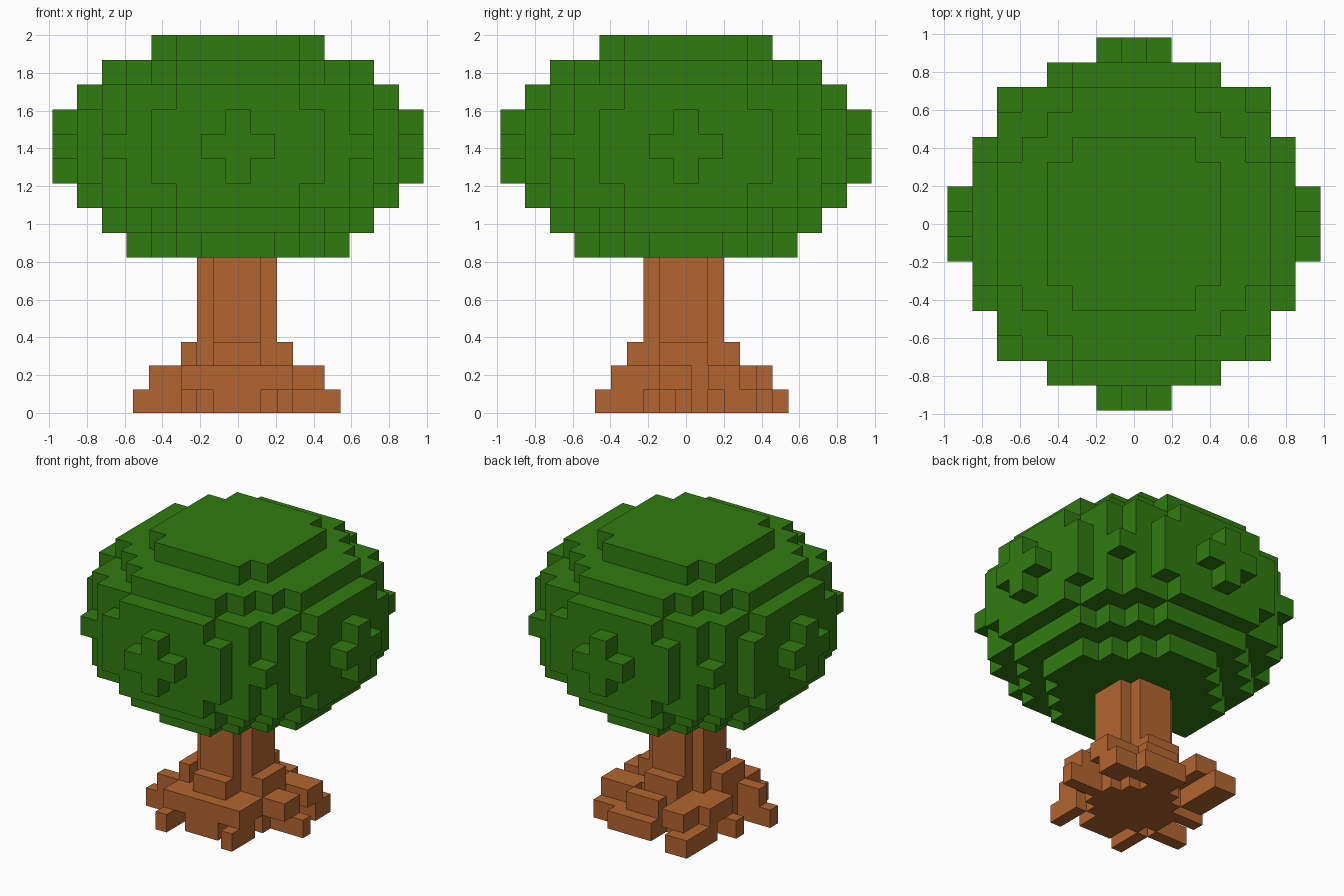
import bpy, bmesh

if "Cube" in bpy.data.objects:
    bpy.data.objects.remove(bpy.data.objects["Cube"])


def voxel_object(name, cells, size, origin, color):
    """Outer skin of a set of grid cells; faces between neighbours are left out."""
    corners = {
        (1, 0, 0): [(1, 0, 0), (1, 1, 0), (1, 1, 1), (1, 0, 1)],
        (-1, 0, 0): [(0, 0, 0), (0, 0, 1), (0, 1, 1), (0, 1, 0)],
        (0, 1, 0): [(0, 1, 0), (0, 1, 1), (1, 1, 1), (1, 1, 0)],
        (0, -1, 0): [(0, 0, 0), (1, 0, 0), (1, 0, 1), (0, 0, 1)],
        (0, 0, 1): [(0, 0, 1), (1, 0, 1), (1, 1, 1), (0, 1, 1)],
        (0, 0, -1): [(0, 0, 0), (0, 1, 0), (1, 1, 0), (1, 0, 0)],
    }
    bm = bmesh.new()
    verts = {}

    def vert(key):
        if key not in verts:
            verts[key] = bm.verts.new([o + k * s for o, k, s in zip(origin, key, size)])
        return verts[key]

    for c in sorted(cells):
        for d, quad in corners.items():
            if tuple(a + b for a, b in zip(c, d)) not in cells:
                bm.faces.new([vert(tuple(a + b for a, b in zip(c, q))) for q in quad])
    mesh = bpy.data.meshes.new(name)
    bm.to_mesh(mesh)
    bm.free()
    mat = bpy.data.materials.new(name + "_color")
    mat.diffuse_color = color
    mat.use_nodes = True
    mat.node_tree.nodes["Principled BSDF"].inputs["Base Color"].default_value = mat.diffuse_color
    mesh.materials.append(mat)
    obj = bpy.data.objects.new(name, mesh)
    bpy.context.collection.objects.link(obj)
    return obj


def disc(r2, k):
    return {(i, j, k) for i in range(-7, 8) for j in range(-7, 8) if i * i + j * j <= r2}


def box(i0, i1, j0, j1, k):
    return {(i, j, k) for i in range(i0, i1 + 1) for j in range(j0, j1 + 1)}


# Canopy: flattened ball of voxels with a slightly wider bottom layer
V = 0.131
leaves = disc(17, -4)
for k in range(-3, 5):
    leaves |= disc(51.6 - 2.25 * k * k, k)
voxel_object("canopy", leaves, (V, V, V), (-V / 2, -V / 2, 1.411 - V / 2),
             (0.03, 0.2, 0.005, 1))

# Trunk and roots share one finer grid, taller than wide
S = (0.0845, 0.0855, 0.125)
ORIGIN = (-0.048, -0.055, 0)
BROWN = (0.45, 0.13, 0.03, 1)

# Root flare, upper layer
roots = disc(5, 2) | box(-3, -3, -2, 0, 2) | box(3, 3, -1, 1, 2)
roots |= box(-1, 1, -3, -3, 2) | box(-1, 1, 3, 3, 2)
# Root flare, middle layer with short arms
roots |= disc(10, 1) | box(-5, -3, -2, -2, 1) | box(-4, -3, 1, 3, 1)
roots |= box(3, 5, 2, 3, 1) | box(3, 5, -1, 0, 1) | box(-3, -2, -4, -3, 1)
roots |= box(-1, 1, -4, -4, 1) | box(2, 3, -4, -2, 1)
roots |= box(0, 2, 4, 4, 1) | box(-3, -2, 3, 5, 1)
# Ground layer: core with spreading toes
roots |= disc(10, 0) | box(-3, -3, -5, -3, 0) | box(3, 3, -5, -3, 0)
roots |= box(-1, 1, -4, -4, 0) | box(3, 6, 0, 0, 0) | box(4, 5, 3, 4, 0)
roots |= box(0, 3, 4, 5, 0) | box(-4, -3, 3, 6, 0)
roots |= box(-6, -4, -2, -2, 0) | box(-5, -4, 1, 1, 0)
voxel_object("roots", roots, S, ORIGIN, BROWN)

# Trunk: 5 x 5 column without its corners, running up into the canopy
trunk = disc(5, 0)
voxel_object("trunk", trunk, (S[0], S[1], 0.47), (ORIGIN[0], ORIGIN[1], 0.37), BROWN)
